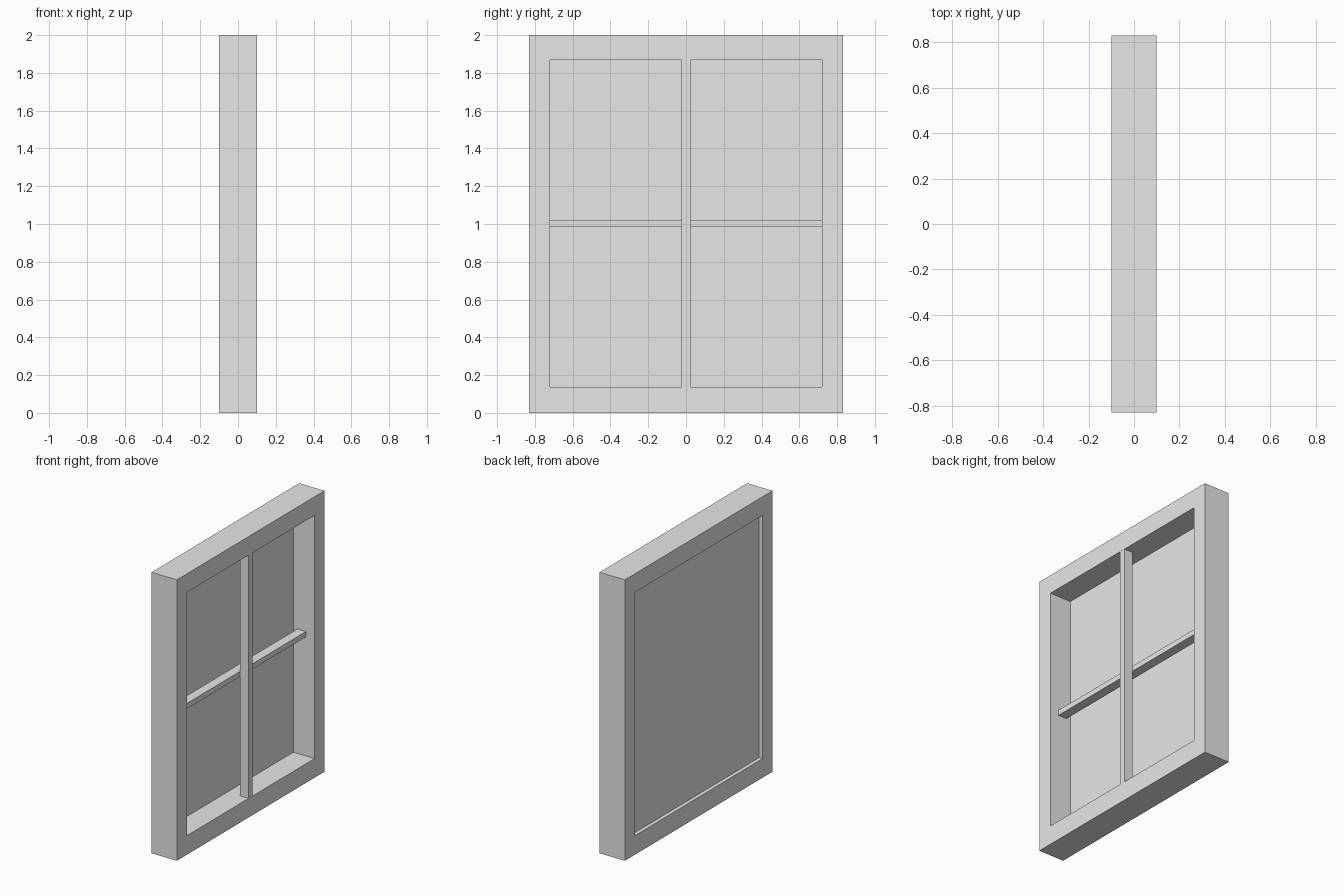
import bpy
import bmesh

if "Cube" in bpy.data.objects:
    bpy.data.objects.remove(bpy.data.objects["Cube"], do_unlink=True)

# Single plain grey for every part
grey = bpy.data.materials.new("plain_grey")
grey.use_nodes = True
colour = (0.8, 0.8, 0.8, 1.0)
grey.diffuse_color = colour
grey.node_tree.nodes["Principled BSDF"].inputs["Base Color"].default_value = colour

HALF_DEPTH = 0.1
OUTER = (-0.83, 0.83, 0.0, 2.0)       # y min, y max, z min, z max
OPENING = (-0.719, 0.719, 0.136, 1.867)


def finish(name, bm):
    bmesh.ops.recalc_face_normals(bm, faces=bm.faces)
    mesh = bpy.data.meshes.new(name)
    bm.to_mesh(mesh)
    bm.free()
    mesh.materials.append(grey)
    obj = bpy.data.objects.new(name, mesh)
    bpy.context.collection.objects.link(obj)
    return obj


def rectangle(bm, rect, x):
    y0, y1, z0, z1 = rect
    return [bm.verts.new((x, y, z)) for y, z in ((y0, z0), (y1, z0), (y1, z1), (y0, z1))]


def box(name, x0, x1, rect):
    bm = bmesh.new()
    back, front = rectangle(bm, rect, x0), rectangle(bm, rect, x1)
    bm.faces.new(back)
    bm.faces.new(front)
    for i in range(4):
        j = (i + 1) % 4
        bm.faces.new((back[i], back[j], front[j], front[i]))
    return finish(name, bm)


# Outer frame: four rectangular loops bridged into a closed ring
bm = bmesh.new()
loops = [rectangle(bm, OUTER, -HALF_DEPTH), rectangle(bm, OUTER, HALF_DEPTH),
         rectangle(bm, OPENING, HALF_DEPTH), rectangle(bm, OPENING, -HALF_DEPTH)]
for k, a in enumerate(loops):
    b = loops[(k + 1) % 4]
    for i in range(4):
        j = (i + 1) % 4
        bm.faces.new((a[i], a[j], b[j], b[i]))
finish("window_frame", bm)

# Glass pane set near the rear of the opening
box("window_pane", -0.073, -0.068, OPENING)

# Crossing glazing bars: the upright sits in front of the crossbar
y0, y1, z0, z1 = OPENING
box("vertical_bar", 0.031, 0.099, (-0.023, 0.023, z0, z1))
box("horizontal_bar", -0.036, 0.032, (y0, y1, 0.984, 1.022))
